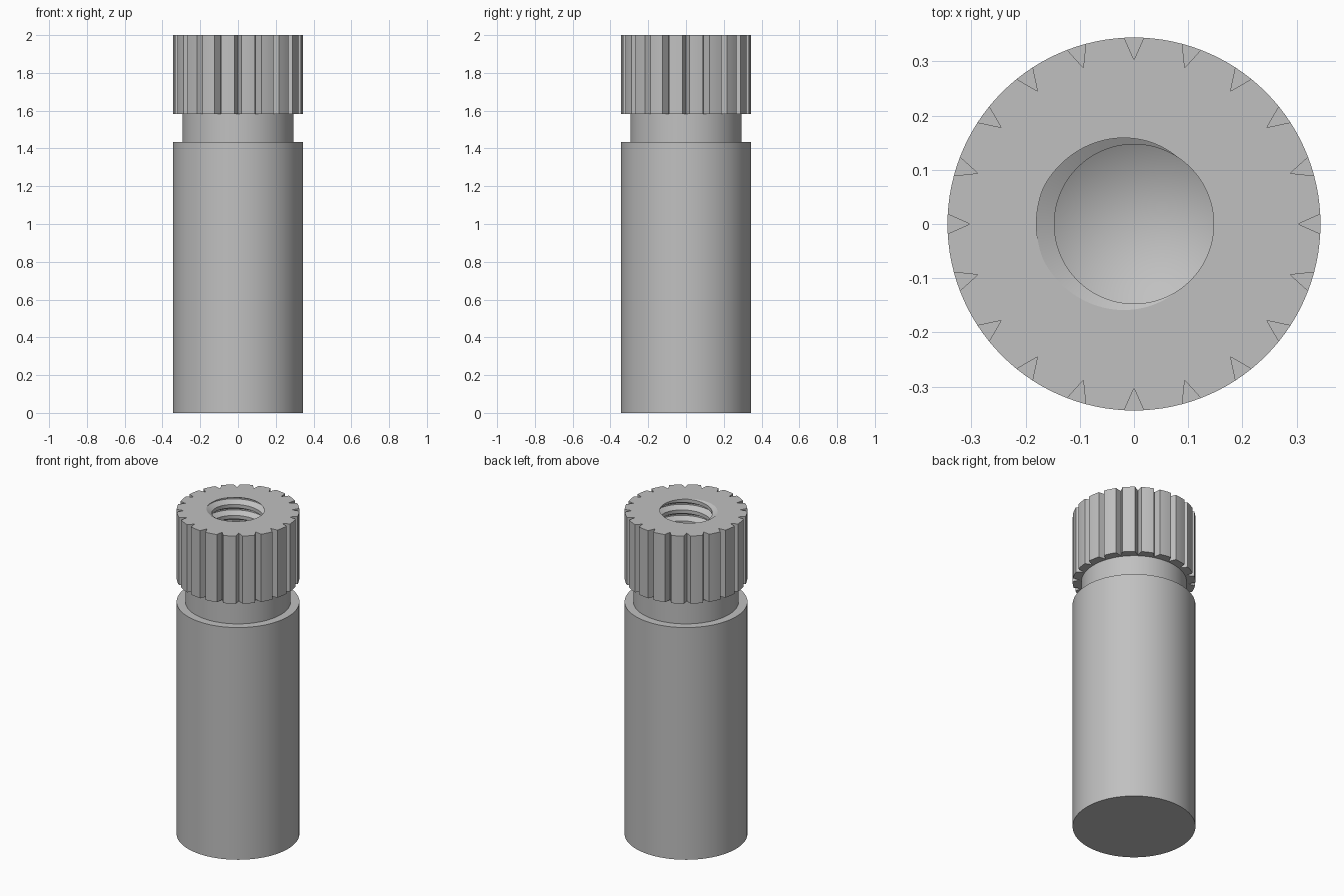
import bpy
import bmesh
from math import radians, sin, cos, tan, pi

cube = bpy.data.objects.get("Cube")
if cube:
    bpy.data.objects.remove(cube, do_unlink=True)

# Main sizes
COLUMNS = 120
OUTER_R, NECK_R, GROOVE_R = 0.344, 0.295, 0.303
LEDGE_Z, HEAD_Z, TOP_Z = 1.435, 1.582, 2.0
GROOVES = 20
CREST_R, ROOT_R, PITCH = 0.147, 0.18, 0.068
BORE_Z = 0.95
HALF_GROOVE, HALF_ROOT = 0.34, 0.06   # fractions of one pitch

# Single grey metal
metal = bpy.data.materials.new("grey metal")
metal.use_nodes = True
grey = (0.53, 0.53, 0.53, 1.0)
metal.diffuse_color = grey
metal.node_tree.nodes["Principled BSDF"].inputs["Base Color"].default_value = grey


def loft(name, rings):
    """Skin a list of ring functions, each giving (radius, z) for a column."""
    bm = bmesh.new()
    rows = []
    for ring in rings:
        row = []
        for j in range(COLUMNS + 1):
            a = 2 * pi * j / COLUMNS
            r, z = ring(j)
            row.append(bm.verts.new((r * cos(a), r * sin(a), z)))
        rows.append(row)
    for low, high in zip(rows, rows[1:]):
        for j in range(COLUMNS):
            bm.faces.new((low[j], low[j + 1], high[j + 1], high[j]))
    bmesh.ops.remove_doubles(bm, verts=bm.verts, dist=1e-5)
    mesh = bpy.data.meshes.new(name)
    bm.to_mesh(mesh)
    bm.free()
    mesh.materials.append(metal)
    obj = bpy.data.objects.new(name, mesh)
    bpy.context.collection.objects.link(obj)
    bpy.ops.object.select_all(action='DESELECT')
    obj.select_set(True)
    bpy.context.view_layer.objects.active = obj
    bpy.ops.object.shade_smooth_by_angle(angle=radians(30))
    return obj


def circle(r, z):
    return lambda j: (r, z)


def knurl(z):
    """Round outline with evenly spaced V notches."""
    step = COLUMNS // GROOVES
    return lambda j: (GROOVE_R if j % step == 0 else OUTER_R, z)


def thread_radius(j, z):
    u = (z - TOP_Z) / PITCH - (j / COLUMNS - 0.5)
    u = abs(u - round(u))
    depth = (HALF_GROOVE - u) / (HALF_GROOVE - HALF_ROOT)
    return CREST_R + (ROOT_R - CREST_R) * min(1, max(0, depth))


def thread(turn):
    """Helical edge line, clipped to the bore's top and bottom."""
    def ring(j):
        z = TOP_Z + PITCH * (j / COLUMNS - 0.5 + turn)
        z = min(TOP_Z, max(BORE_Z, z))
        return thread_radius(j, z), z
    return ring


def thread_end(z):
    return lambda j: (thread_radius(j, z), z)


# Plain lower barrel with its ledge
loft("lower_barrel", [circle(0, 0), circle(OUTER_R, 0),
                      circle(OUTER_R, LEDGE_Z), circle(NECK_R, LEDGE_Z)])

# Recessed neck
loft("neck", [circle(NECK_R, LEDGE_Z), circle(NECK_R, HEAD_Z)])

# Notched head, its top face meeting the thread outline
loft("knurled_head", [circle(NECK_R, HEAD_Z), knurl(HEAD_Z),
                      knurl(TOP_Z), thread_end(TOP_Z)])

# Threaded blind bore with a conical drill point
turns = int((TOP_Z - BORE_Z) / PITCH) + 2
offsets = (HALF_GROOVE, HALF_ROOT, -HALF_ROOT, -HALF_GROOVE)
helix = [thread(k + u) for k in range(1, -turns, -1) for u in offsets]
loft("threaded_bore", [thread_end(TOP_Z)] + helix +
     [thread_end(BORE_Z), circle(CREST_R, BORE_Z),
      circle(0, BORE_Z - CREST_R * tan(radians(31)))])
